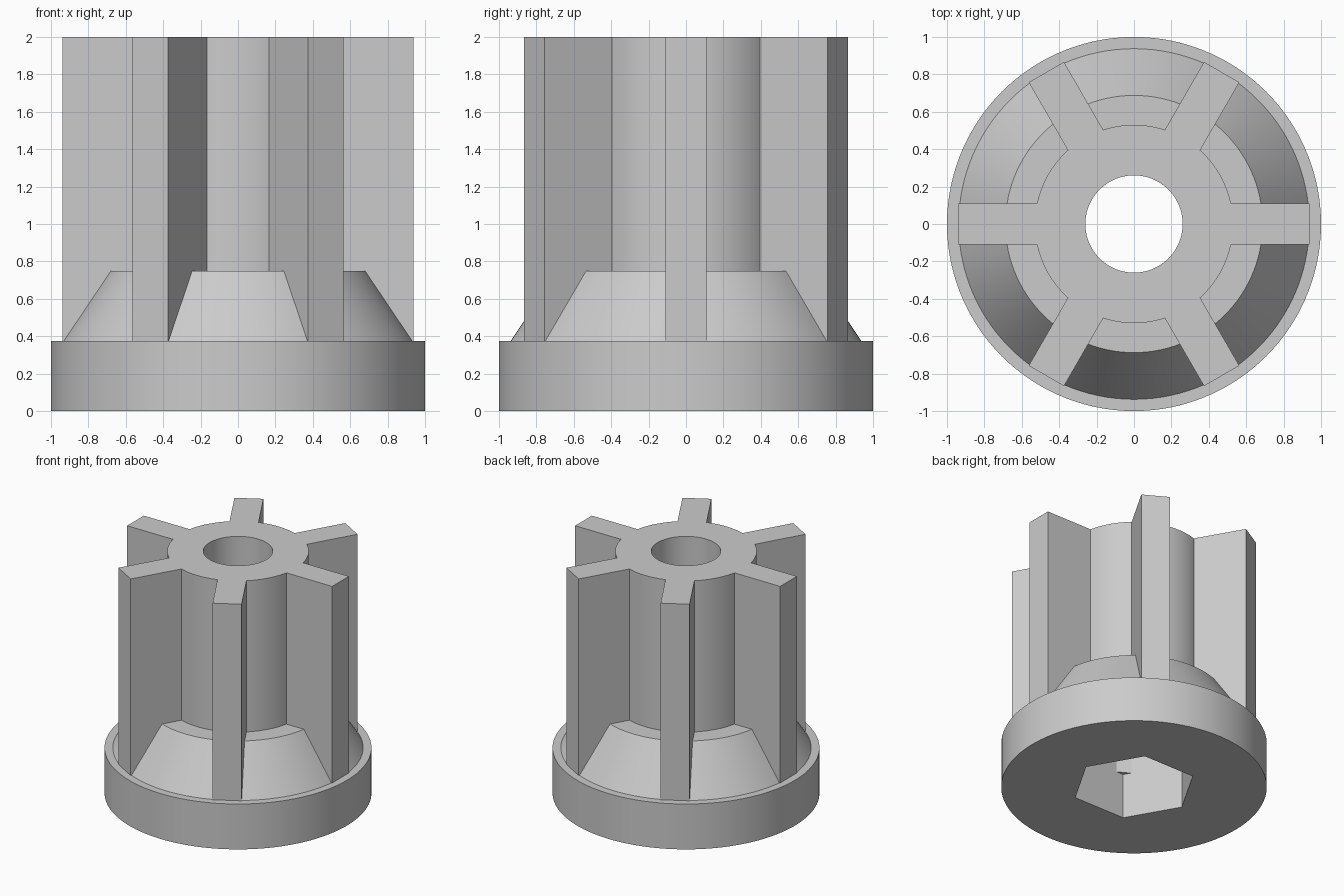
import bpy, bmesh, math
from mathutils import Matrix, Vector

cube = bpy.data.objects.get("Cube")
if cube:
    bpy.data.objects.remove(cube, do_unlink=True)

BASE_TOP, COLLAR_TOP, HEIGHT = 0.375, 0.75, 2.0
BORE, HUB, FIN_IN, FIN_OUT, FIN_WIDTH = 0.26, 0.53, 0.4375, 0.9375, 0.218
SEGMENTS = 120

grey = bpy.data.materials.new("plain grey")
grey.use_nodes = True
colour = (0.6, 0.6, 0.6, 1)
grey.diffuse_color = colour
grey.node_tree.nodes["Principled BSDF"].inputs["Base Color"].default_value = colour


def make_object(name, bm):
    bmesh.ops.recalc_face_normals(bm, faces=bm.faces)
    mesh = bpy.data.meshes.new(name)
    bm.to_mesh(mesh)
    bm.free()
    mesh.materials.append(grey)
    obj = bpy.data.objects.new(name, mesh)
    bpy.context.collection.objects.link(obj)
    return obj


def lathe(name, profile):
    """Revolve a closed (radius, height) profile round the z axis."""
    bm = bmesh.new()
    rings = []
    for i in range(SEGMENTS):
        a = 2 * math.pi * i / SEGMENTS
        rings.append([bm.verts.new((r * math.cos(a), r * math.sin(a), z)) for r, z in profile])
    n = len(profile)
    for i in range(SEGMENTS):
        a, b = rings[i], rings[(i + 1) % SEGMENTS]
        for j in range(n):
            k = (j + 1) % n
            bm.faces.new((a[j], b[j], b[k], a[k]))
    return make_object(name, bm)


def combine(target, tool, operation):
    mod = target.modifiers.new(operation.lower(), 'BOOLEAN')
    mod.operation, mod.object, mod.solver = operation, tool, 'EXACT'
    bpy.context.view_layer.objects.active = target
    bpy.ops.object.modifier_apply(modifier=mod.name)
    bpy.data.objects.remove(tool, do_unlink=True)


# Round base, sloping collar and hollow hub
body = lathe("finned_hub", [
    (BORE, 0), (1, 0), (1, BASE_TOP), (FIN_OUT, BASE_TOP),
    (0.6875, COLLAR_TOP), (HUB, COLLAR_TOP), (HUB, HEIGHT), (BORE, HEIGHT)])

# Hexagonal socket in the underside
bm = bmesh.new()
depth = COLLAR_TOP + 0.1
bmesh.ops.create_cone(bm, cap_ends=True, segments=6, radius1=0.47, radius2=0.47, depth=depth,
                      matrix=Matrix.Translation((0, 0, COLLAR_TOP - depth / 2)))
# Point the corners along the fins
corner = max(bm.verts, key=lambda v: v.co.x).co
bmesh.ops.rotate(bm, verts=bm.verts, matrix=Matrix.Rotation(-math.atan2(corner.y, corner.x), 3, 'Z'))
socket = make_object("socket_cutter", bm)
socket.hide_render = True
combine(body, socket, 'DIFFERENCE')

# Six radial fins
size = Vector((FIN_OUT - FIN_IN, FIN_WIDTH, HEIGHT - BASE_TOP))
centre = Vector(((FIN_OUT + FIN_IN) / 2, 0, (HEIGHT + BASE_TOP) / 2))
bm = bmesh.new()
for i in range(6):
    turn = Matrix.Rotation(math.radians(60 * i), 4, 'Z')
    bmesh.ops.create_cube(bm, size=1, matrix=turn @ Matrix.Translation(centre) @ Matrix.Diagonal(size.to_4d()))
fins = make_object("fins", bm)
combine(body, fins, 'UNION')

# Smooth round walls with crisp edges
bpy.ops.object.select_all(action='DESELECT')
body.select_set(True)
bpy.context.view_layer.objects.active = body
bpy.ops.object.shade_smooth_by_angle(angle=math.radians(20))
